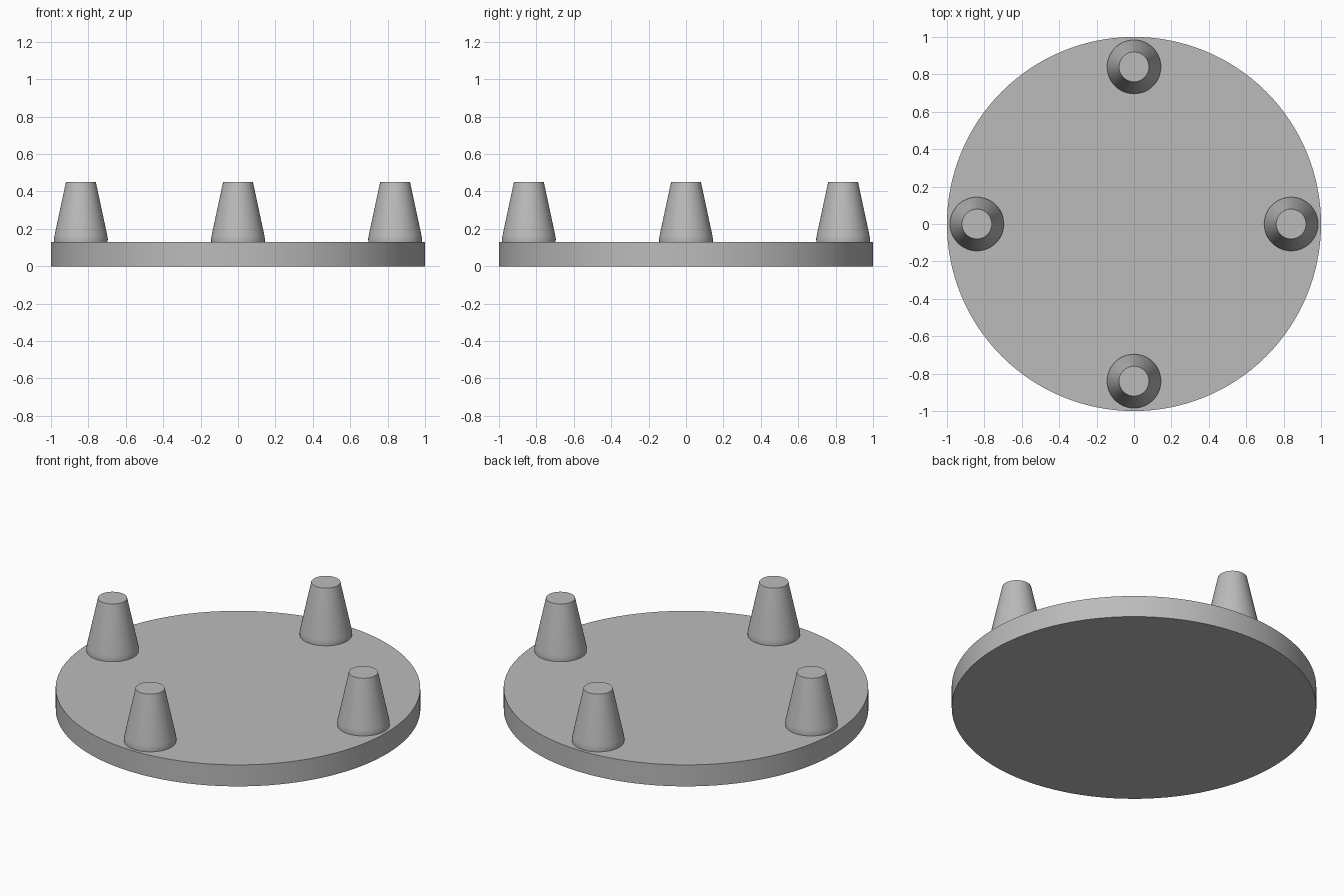
import bpy, math
from mathutils import Matrix

cube = bpy.data.objects.get("Cube")
if cube:
    bpy.data.objects.remove(cube, do_unlink=True)

grey = bpy.data.materials.new("plain grey")
grey.use_nodes = True
colour = (0.5, 0.5, 0.5, 1)
grey.diffuse_color = colour
grey.node_tree.nodes["Principled BSDF"].inputs["Base Color"].default_value = colour


def turned(name, profile, sides, location=(0, 0, 0)):
    """Solid of revolution about z with flat caps, from (radius, height) points."""
    verts = [(r * math.cos(math.tau * i / sides), r * math.sin(math.tau * i / sides), z)
             for r, z in profile for i in range(sides)]
    faces = [(k * sides + i, k * sides + (i + 1) % sides,
              (k + 1) * sides + (i + 1) % sides, (k + 1) * sides + i)
             for k in range(len(profile) - 1) for i in range(sides)]
    faces.append(tuple(reversed(range(sides))))
    faces.append(tuple(range(len(verts) - sides, len(verts))))
    mesh = bpy.data.meshes.new(name)
    mesh.from_pydata(verts, [], faces)
    mesh.materials.append(grey)
    obj = bpy.data.objects.new(name, mesh)
    obj.location = location
    bpy.context.collection.objects.link(obj)
    bpy.ops.object.select_all(action="DESELECT")
    obj.select_set(True)
    bpy.context.view_layer.objects.active = obj
    bpy.ops.object.shade_smooth_by_angle(angle=math.radians(35))
    return obj


# Round base plate
THICK = 0.13
turned("base_plate", [(1, 0), (1, THICK)], 128)

# Four tapered pegs with a slightly rounded foot
PEG = [(0.143, 0), (0.144, 0.015), (0.141, 0.035), (0.08, 0.32)]
for i, side in enumerate(("left", "back", "right", "front")):
    spot = Matrix.Rotation(i * math.pi / 2, 3, "Z") @ Matrix.Identity(3).col[0] * 0.84
    spot.z = THICK
    turned(side + "_peg", PEG, 48, spot)
